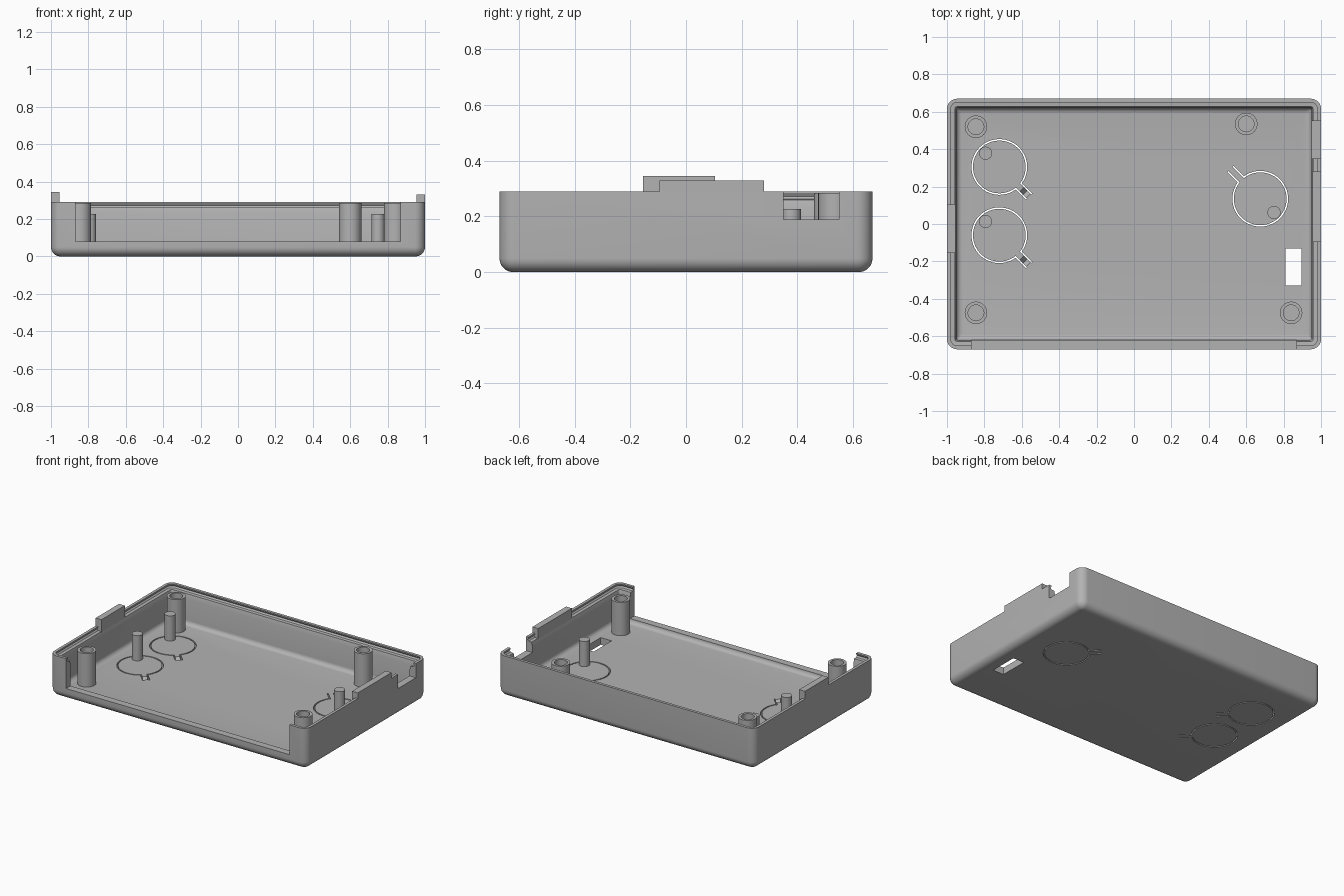
import bpy, bmesh, math
from mathutils import Matrix, Vector

if "Cube" in bpy.data.objects:
    bpy.data.objects.remove(bpy.data.objects["Cube"])

grey = bpy.data.materials.new("plain_grey")
grey.use_nodes = True
grey.diffuse_color = (0.45, 0.45, 0.45, 1)
grey.node_tree.nodes["Principled BSDF"].inputs["Base Color"].default_value = grey.diffuse_color

HX, HY, TOP, FLOOR, R = 1.0, 0.67, 0.29, 0.05, 0.055


def finish(name, bm):
    bmesh.ops.recalc_face_normals(bm, faces=bm.faces)
    mesh = bpy.data.meshes.new(name)
    bm.to_mesh(mesh)
    bm.free()
    mesh.materials.append(grey)
    ob = bpy.data.objects.new(name, mesh)
    bpy.context.collection.objects.link(ob)
    return ob


def smooth(ob):
    bpy.ops.object.select_all(action='DESELECT')
    ob.select_set(True)
    bpy.context.view_layer.objects.active = ob
    bpy.ops.object.shade_smooth_by_angle(angle=math.radians(30))


def box(name, x0, x1, y0, y1, z0, z1):
    bm = bmesh.new()
    bmesh.ops.create_cube(bm, size=1)
    for v in bm.verts:
        v.co = ((x0 + x1) / 2 + v.co.x * (x1 - x0),
                (y0 + y1) / 2 + v.co.y * (y1 - y0),
                (z0 + z1) / 2 + v.co.z * (z1 - z0))
    return finish(name, bm)


def rounded_ring(bm, inset, z, steps=8):
    r = max(R - inset, 0.012)
    cx, cy = HX - inset - r, HY - inset - r
    verts = []
    for i, (sx, sy) in enumerate(((1, 1), (-1, 1), (-1, -1), (1, -1))):
        for k in range(steps + 1):
            a = (i + k / steps) * math.pi / 2
            verts.append(bm.verts.new((sx * cx + r * math.cos(a), sy * cy + r * math.sin(a), z)))
    return verts


def tray(name, profile):
    bm = bmesh.new()
    rings = [rounded_ring(bm, i, z) for i, z in profile]
    for a, b in zip(rings, rings[1:]):
        n = len(a)
        for k in range(n):
            bm.faces.new((a[k], a[(k + 1) % n], b[(k + 1) % n], b[k]))
    bm.faces.new(rings[0])
    bm.faces.new(rings[-1])
    return finish(name, bm)


def lathe(name, x, y, profile, steps=32):
    bm = bmesh.new()
    verts = [bm.verts.new((r, 0, z)) for r, z in profile]
    edges = [bm.edges.new(p) for p in zip(verts, verts[1:])]
    bmesh.ops.spin(bm, geom=verts + edges, cent=(0, 0, 0), axis=(0, 0, 1),
                   angle=math.tau, steps=steps)
    bmesh.ops.remove_doubles(bm, verts=bm.verts, dist=0.0001)
    bmesh.ops.translate(bm, verts=bm.verts, vec=(x, y, 0))
    smooth(finish(name, bm))


def keyhole_cutter(x, y, turn, radius=0.145, half=0.02, reach=0.225, gap=0.004):
    # thin slit round a push button and along both sides of its hinge strip
    def contour(off):
        r, h = radius + off, half + off
        a0 = math.asin(h / r)
        arc = [a0 + (math.tau - 2 * a0) * k / 48 for k in range(49)]
        return [(reach, h)] + [(r * math.cos(a), r * math.sin(a)) for a in arc] + [(reach, -h)]
    bm = bmesh.new()
    outer, inner = contour(gap), contour(-gap)
    layers = [[[bm.verts.new((px, py, z)) for px, py in c] for c in (outer, inner)]
              for z in (-0.05, 0.12)]
    (lo, li), (ho, hi) = layers
    for k in range(len(lo) - 1):
        for a, b in ((lo, li), (ho, hi), (lo, ho), (li, hi)):
            bm.faces.new((a[k], a[k + 1], b[k + 1], b[k]))
    for k in (0, -1):
        bm.faces.new((lo[k], li[k], hi[k], ho[k]))
    bm.transform(Matrix.Translation((x, y, 0)) @ Matrix.Rotation(turn, 4, 'Z'))
    return finish("button_slit_cutter", bm)


def groove_cutter(x, y, turn):
    # V groove across the hinge strip
    bm = bmesh.new()
    bmesh.ops.create_cube(bm, size=0.035)
    bm.transform(Matrix.Translation((x, y, FLOOR)) @ Matrix.Rotation(turn, 4, 'Z')
                 @ Matrix.Translation((0.195, 0, 0)) @ Matrix.Rotation(math.pi / 4, 4, 'Y'))
    return finish("hinge_groove_cutter", bm)


# Case body: rounded bottom edge, stepped lip, inner fillet down to the floor
edge = [(0.05 * (1 - math.sin(a)), 0.05 * (1 - math.cos(a)))
        for a in (math.pi / 2 * k / 8 for k in range(9))]
lip = [(0, TOP), (0.02, TOP), (0.02, 0.285), (0.012, 0.272), (0.02, 0.262),
       (0.042, 0.26), (0.05, 0.23)]
fillet = [(0.08 - 0.03 * math.cos(a), FLOOR + 0.03 * (1 - math.sin(a)))
          for a in (math.pi / 2 * k / 6 for k in range(7))]
case = tray("case_body", edge + lip + fillet)

# Openings in the walls and floor
buttons = [(-0.72, 0.305, -math.pi / 4), (-0.72, -0.06, -math.pi / 4),
           (0.675, 0.135, math.pi * 3 / 4)]
cutters = [box("front_opening_cutter", -0.87, 0.87, -0.8, -0.612, 0.08, 0.5),
           box("side_notch_cutter", 0.93, 1.1, 0.35, 0.55, 0.19, 0.5),
           box("floor_slot_cutter", 0.81, 0.895, -0.33, -0.13, -0.1, 0.15)]
for b in buttons:
    cutters += [keyhole_cutter(*b), groove_cutter(*b)]
bpy.context.view_layer.objects.active = case
for c in cutters:
    c.hide_render = True
    mod = case.modifiers.new(c.name, 'BOOLEAN')
    mod.operation, mod.solver, mod.object = 'DIFFERENCE', 'EXACT', c
    bpy.ops.object.modifier_apply(modifier=mod.name)
for c in cutters:
    bpy.data.objects.remove(c)
smooth(case)

# Raised tabs on the side walls
box("left_wall_tab", -1, -0.955, -0.155, 0.105, 0.255, 0.345)
box("right_wall_tab", 0.955, 1, -0.095, 0.28, 0.255, 0.33)

# Hollow screw posts
for x, y in ((-0.845, 0.52), (0.6, 0.535), (-0.845, -0.475), (0.84, -0.475)):
    lathe("screw_post", x, y, [(0, 0.045), (0.06, 0.045), (0.06, 0.285),
                               (0.042, 0.285), (0.042, 0.1), (0, 0.1)])

# Solid pins standing on the push buttons
for x, y, turn in buttons:
    d = Vector((math.cos(turn), math.sin(turn))) * -0.104
    lathe("button_pin", x + d.x, y + d.y, [(0, 0.045), (0.035, 0.045), (0.035, 0.227), (0, 0.227)])
